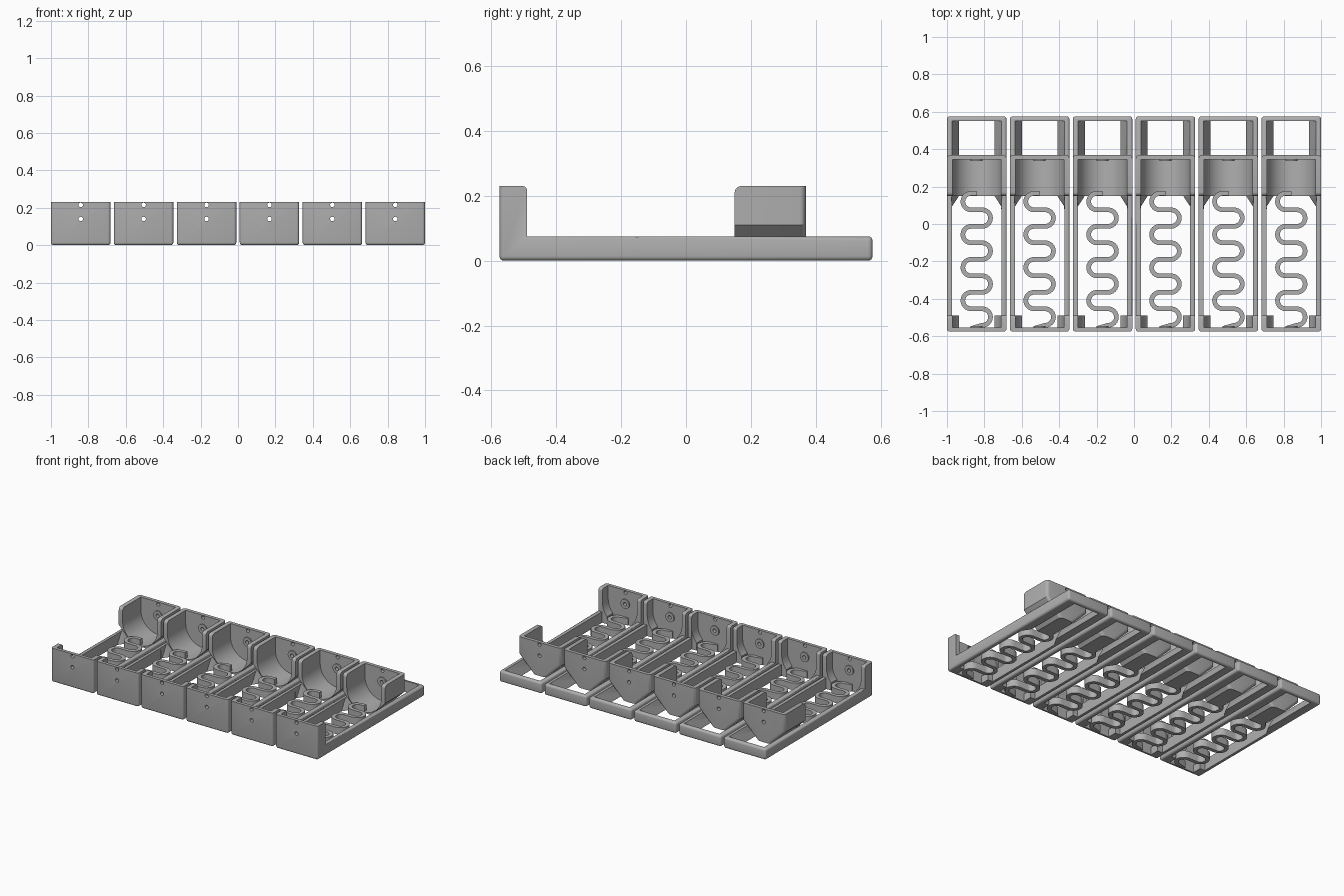
import bpy, bmesh, math
from mathutils import Vector

if "Cube" in bpy.data.objects:
    bpy.data.objects.remove(bpy.data.objects["Cube"])

grey = bpy.data.materials.new("plastic_grey")
grey.diffuse_color = (0.43, 0.43, 0.43, 1)
grey.use_nodes = True
grey.node_tree.nodes["Principled BSDF"].inputs["Base Color"].default_value = grey.diffuse_color

HALF = 0.159            # half width of one holder
AXIS, RAD = 0.14, 0.13  # round bay: axis height and radius
PITCH = 0.3364


def to_object(name, bm):
    bmesh.ops.recalc_face_normals(bm, faces=bm.faces[:])
    me = bpy.data.meshes.new(name)
    bm.to_mesh(me)
    bm.free()
    me.materials.append(grey)
    ob = bpy.data.objects.new(name, me)
    bpy.context.collection.objects.link(ob)
    return ob


def prism(points, direction):
    """Polygon of 3D points swept along a direction."""
    bm = bmesh.new()
    face = bm.faces.new([bm.verts.new(p) for p in points])
    ext = bmesh.ops.extrude_face_region(bm, geom=[face])
    bmesh.ops.translate(bm, vec=direction, verts=[v for v in ext["geom"] if isinstance(v, bmesh.types.BMVert)])
    bmesh.ops.recalc_face_normals(bm, faces=bm.faces[:])
    return bm


def box(x0, x1, y0, y1, z0, z1):
    return prism([(x0, y0, z0), (x1, y0, z0), (x1, y1, z0), (x0, y1, z0)], (0, 0, z1 - z0))


def round_edges(bm, rule, radius):
    edges = [e for e in bm.edges if rule(e.verts[0].co, e.verts[1].co)]
    bmesh.ops.bevel(bm, geom=edges, offset=radius, segments=4, profile=0.5, affect='EDGES')


def bay(y0, y1):
    """U-shaped cutter, round below and open on top."""
    arc = [(RAD * math.cos(a), y0, AXIS + RAD * math.sin(a))
           for a in [math.pi + math.pi * i / 32 for i in range(33)]]
    return prism(arc + [(RAD, y0, 0.4), (-RAD, y0, 0.4)], (0, y1 - y0, 0))


def rod(y0, y1, z, r, n=20):
    return prism([(r * math.cos(2 * math.pi * i / n), y0, z + r * math.sin(2 * math.pi * i / n))
                  for i in range(n)], (0, y1 - y0, 0))


def section(y, low):
    """Trapezoid opening between the rails at one y position."""
    top = 0.132
    slope = (top - low) / 0.075
    return [(s * (low + slope * z), y, z) for s in (-1, 1) for z in (-0.02, 0.08)]


def hull(points):
    bm = bmesh.new()
    for p in points:
        bm.verts.new(p)
    bmesh.ops.convex_hull(bm, input=bm.verts[:])
    return bm


def cut(ob, bms, op='DIFFERENCE'):
    for bm in bms:
        c = to_object("cutter", bm)
        m = ob.modifiers.new("cut", 'BOOLEAN')
        m.operation, m.solver, m.object = op, 'EXACT', c
        dg = bpy.context.evaluated_depsgraph_get()
        dg.update()
        me = bpy.data.meshes.new_from_object(ob.evaluated_get(dg))
        ob.modifiers.clear()
        ob.data = me
        bpy.data.objects.remove(c)


def smooth(ob):
    bpy.ops.object.select_all(action='DESELECT')
    ob.select_set(True)
    bpy.context.view_layer.objects.active = ob
    bpy.ops.object.shade_smooth_by_angle(angle=math.radians(35))


# frame: L-shaped side profile with a tall front post
side = [(-0.575, 0), (0.575, 0), (0.575, 0.075), (-0.49, 0.075), (-0.49, 0.23), (-0.575, 0.23)]
bm = prism([(-HALF, y, z) for y, z in side], (2 * HALF, 0, 0))


def frame_edge(a, b):
    along_x = abs(a.x - b.x) > 0.1
    mid = (a + b) / 2
    if along_x:
        return not (abs(mid.y + 0.49) < 0.01 and mid.z < 0.1) and not (mid.y < -0.55 and mid.z > 0.2)
    if abs(a.y - b.y) > 0.5:
        return True
    return abs(a.z - b.z) > 0.05 and abs(mid.y) > 0.55


round_edges(bm, frame_edge, 0.014)
frame = to_object("frame", bm)
cut(frame, [
    bay(-0.553, -0.45),
    box(-0.095, 0.095, -0.553, -0.45, -0.1, 0.4),
    box(-0.132, 0.132, -0.4905, 0.081, -0.1, 0.4),
    hull(section(0.08, 0.131) + section(0.15, 0.095)),
    hull(section(0.149, 0.095) + section(0.552, 0.095)),
])

# sliding cradle with slanted keel
keel = [(-HALF, 0.23), (-HALF, 0.11), (-0.052, 0.003), (0.052, 0.003), (HALF, 0.11), (HALF, 0.23)]
bm = prism([(x, 0.15, z) for x, z in keel], (0, 0.22, 0))


def cradle_edge(a, b):
    mid = (a + b) / 2
    if mid.y > 0.36:
        return abs(a.z - b.z) > 0.05
    return mid.y < 0.16 and abs(a.x - b.x) > 0.2 and mid.z > 0.2


round_edges(bm, cradle_edge, 0.02)
cradle = to_object("cradle", bm)
cut(cradle, [bay(0.1, 0.346)])

# contact bosses on both end walls, then wire holes
cut(frame, [rod(-0.56, -0.545, AXIS, 0.032)], 'UNION')
cut(cradle, [rod(0.338, 0.355, AXIS, 0.032)], 'UNION')
for z in (AXIS, 0.215):
    cut(frame, [rod(-0.6, -0.53, z, 0.012)])
    cut(cradle, [rod(0.33, 0.4, z, 0.012)])

# serpentine spring: alternating half turns joined by short straights
R, X, STEP = 0.044, 0.03, 0.0882
path = [Vector((0.0, 0.165))]
for k in range(8):
    sign = -1 if k % 2 == 0 else 1
    cy = 0.12 - STEP * k
    for i in range(13):
        a = math.pi / 2 - math.pi * i / 12
        path.append(Vector((sign * (X + R * math.cos(a)), cy + R * math.sin(a))))
path.append(Vector((-0.02, -0.556)))

bm = bmesh.new()
rings = []
for i, p in enumerate(path):
    t = (path[min(i + 1, len(path) - 1)] - path[max(i - 1, 0)]).normalized()
    n = Vector((-t.y, t.x)) * 0.0125
    rings.append([bm.verts.new((q.x, q.y, z)) for q, z in
                  ((p + n, 0.003), (p - n, 0.003), (p - n, 0.05), (p + n, 0.05))])
for a, b in zip(rings, rings[1:]):
    for j in range(4):
        bm.faces.new((a[j], a[(j + 1) % 4], b[(j + 1) % 4], b[j]))
bm.faces.new(rings[0])
bm.faces.new(rings[-1])
spring = to_object("spring", bm)

# six identical holders side by side
for part in (frame, cradle, spring):
    smooth(part)
    base = part.name
    for i in range(6):
        ob = part if i == 0 else part.copy()
        if i:
            bpy.context.collection.objects.link(ob)
        ob.name = f"{base}_{i + 1}"
        ob.location.x = (i - 2.5) * PITCH
